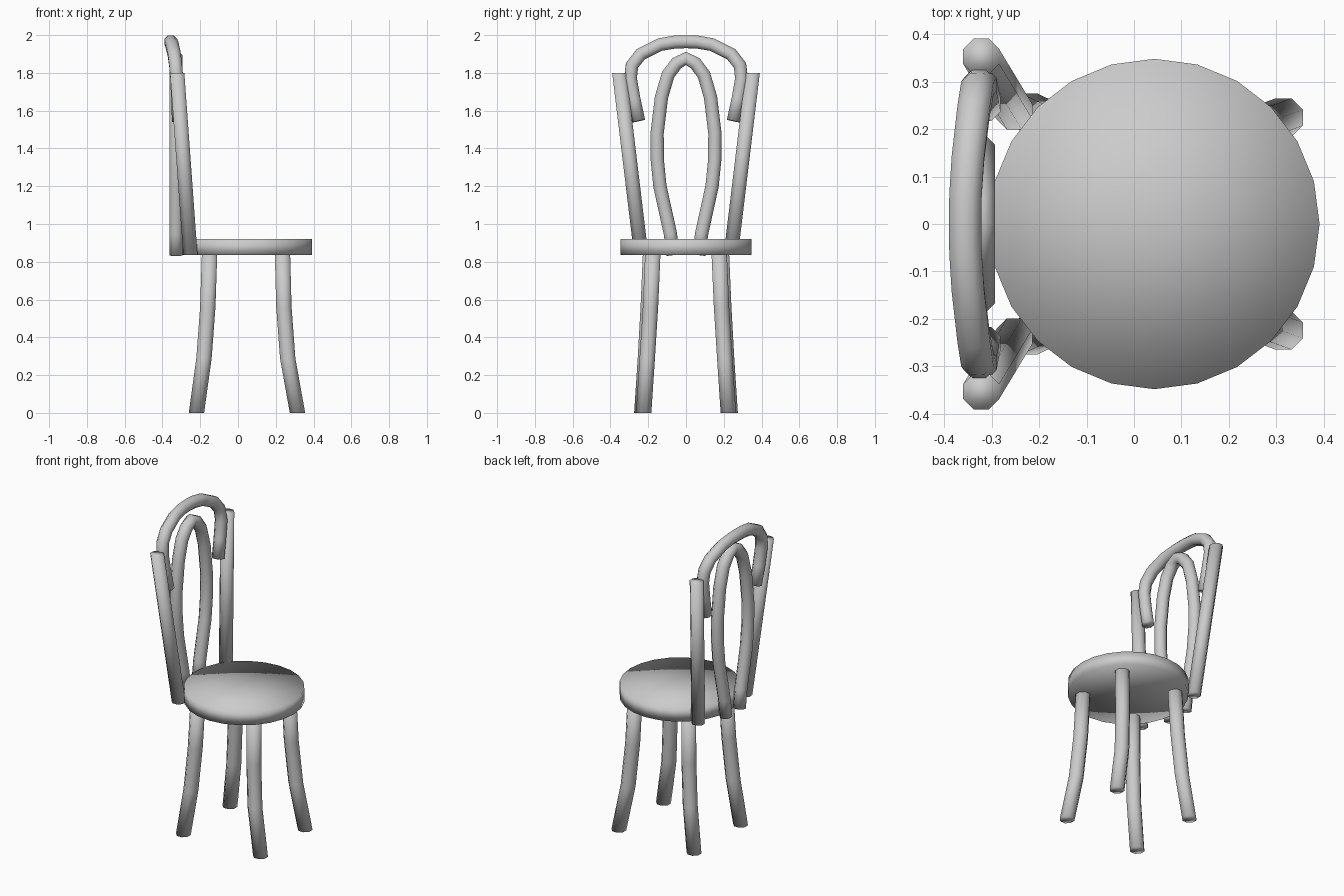
import bpy, bmesh, math
from mathutils import Vector

if "Cube" in bpy.data.objects:
    bpy.data.objects.remove(bpy.data.objects["Cube"])


def finish(name, bm):
    bmesh.ops.recalc_face_normals(bm, faces=bm.faces)
    mesh = bpy.data.meshes.new(name)
    bm.to_mesh(mesh)
    bm.free()
    for p in mesh.polygons:
        p.use_smooth = True
    ob = bpy.data.objects.new(name, mesh)
    bpy.context.collection.objects.link(ob)
    return ob


def tube(name, path, radius, level=False, sides=8):
    """Sweep a round section along a path; level keeps every ring horizontal."""
    pts = [Vector(p) for p in path]
    bm = bmesh.new()
    rings = []
    for i, p in enumerate(pts):
        before = (p - pts[i - 1]).normalized() if i > 0 else Vector()
        after = (pts[i + 1] - p).normalized() if i < len(pts) - 1 else Vector()
        t = Vector((0, 0, 1)) if level else (before + after).normalized()
        v = t.cross(Vector((1, 0, 0))).normalized()
        u = v.cross(t).normalized()
        ring = []
        for k in range(sides):
            a = 2 * math.pi * (k + 0.5) / sides
            ring.append(bm.verts.new(p + radius * (u * math.cos(a) + v * math.sin(a))))
        rings.append(ring)
    for r0, r1 in zip(rings, rings[1:]):
        for k in range(sides):
            n = (k + 1) % sides
            bm.faces.new((r0[k], r0[n], r1[n], r1[k]))
    bm.faces.new(rings[0])
    bm.faces.new(rings[-1])
    return finish(name, bm)


def arch(half):
    """Mirror a half path (ending at y = 0) into a full arch."""
    return half + [(x, -y, z) for x, y, z in reversed(half[:-1])]


# Round seat, 24 sides with fan caps
bm = bmesh.new()
bmesh.ops.create_cone(bm, cap_ends=True, cap_tris=True, segments=24,
                      radius1=0.348, radius2=0.348, depth=0.085)
bmesh.ops.translate(bm, verts=bm.verts, vec=(0.043, 0, 0.8775))
finish("seat", bm)

# Legs and back posts on both sides
for side, s in (("left", 1), ("right", -1)):
    tube(f"front_leg_{side}", [(0.315, s * 0.224, 0), (0.263, s * 0.205, 0.29),
                               (0.243, s * 0.188, 0.56), (0.235, s * 0.175, 0.86)],
         0.044, True)
    tube(f"back_leg_{side}", [(-0.22, s * 0.234, 0), (-0.18, s * 0.215, 0.29),
                              (-0.16, s * 0.2, 0.56), (-0.15, s * 0.187, 0.86)],
         0.044, True)
    tube(f"back_post_{side}", [(-0.252, s * 0.237, 0.835), (-0.322, s * 0.353, 1.8)],
         0.041, True)

# Inner bentwood loop
tube("inner_loop", arch([(-0.328, 0.068, 0.835), (-0.328, 0.083, 0.95),
                         (-0.328, 0.138, 1.2), (-0.328, 0.152, 1.34),
                         (-0.328, 0.153, 1.48), (-0.328, 0.13, 1.67),
                         (-0.328, 0.095, 1.79), (-0.328, 0.05, 1.85),
                         (-0.328, 0, 1.877)]), 0.038)

# Outer top hoop
tube("top_hoop", arch([(-0.315, 0.25, 1.545), (-0.32, 0.275, 1.66),
                       (-0.324, 0.294, 1.77), (-0.33, 0.286, 1.84),
                       (-0.338, 0.238, 1.9), (-0.35, 0.137, 1.95),
                       (-0.355, 0.06, 1.963), (-0.356, 0, 1.965)]), 0.037)
